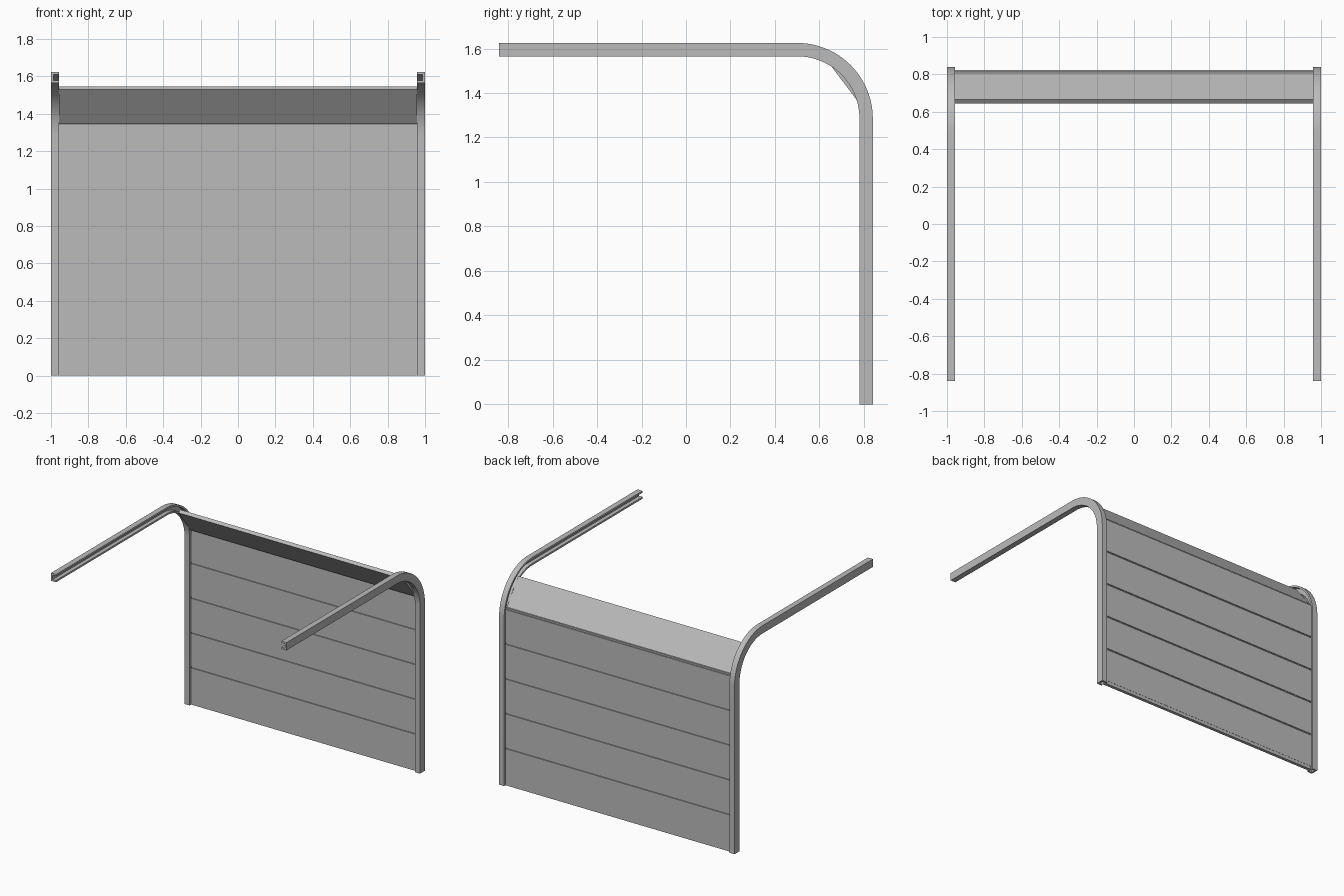
import bpy, bmesh
from math import sin, cos, pi, radians, atan2
from mathutils import Matrix, Vector

cube = bpy.data.objects.get("Cube")
if cube:
    bpy.data.objects.remove(cube, do_unlink=True)

# One grey metal for everything
metal = bpy.data.materials.new("grey metal")
metal.use_nodes = True
metal.diffuse_color = (0.5, 0.5, 0.5, 1)
metal.node_tree.nodes["Principled BSDF"].inputs["Base Color"].default_value = (0.5, 0.5, 0.5, 1)


def finish(name, bm):
    bmesh.ops.recalc_face_normals(bm, faces=bm.faces)
    mesh = bpy.data.meshes.new(name)
    bm.to_mesh(mesh)
    bm.free()
    mesh.materials.append(metal)
    obj = bpy.data.objects.new(name, mesh)
    bpy.context.collection.objects.link(obj)
    return obj


def box(name, size, centre, tilt=0.0):
    bm = bmesh.new()
    bmesh.ops.create_cube(bm, size=1, matrix=Matrix.Diagonal((*size, 1)))
    obj = finish(name, bm)
    obj.location = centre
    obj.rotation_euler.x = tilt
    return obj


# Track path: upright, quarter bend, then a level run; each entry is (y, z, outward normal)
BACK, TOP, RADIUS, DEPTH = 0.84, 1.625, 0.34, 0.06
cy, cz = BACK - RADIUS, TOP - RADIUS
path = [(BACK, 0, 0.0)]
STEPS = 24
for i in range(STEPS + 1):
    a = i / STEPS * pi / 2
    path.append((cy + RADIUS * cos(a), cz + RADIUS * sin(a), a))
path.append((-BACK, TOP, pi / 2))

# C-shaped section, open toward the door: (x, depth below the outer face)
INNER, OUTER, WEB, FLANGE = 0.957, 1.0, 0.986, 0.014
section = [(OUTER, 0), (INNER, 0), (INNER, FLANGE), (WEB, FLANGE),
           (WEB, DEPTH - FLANGE), (INNER, DEPTH - FLANGE), (INNER, DEPTH), (OUTER, DEPTH)]

bm = bmesh.new()
rings = [[bm.verts.new((x, y - d * cos(a), z - d * sin(a))) for x, d in section]
         for y, z, a in path]
n = len(section)
for r0, r1 in zip(rings, rings[1:]):
    for i in range(n):
        j = (i + 1) % n
        bm.faces.new((r0[i], r0[j], r1[j], r1[i]))
bm.faces.new(rings[0])
bm.faces.new(rings[-1])
tracks = finish("guide_tracks", bm)
tracks.modifiers.new("Mirror", "MIRROR").use_axis = (True, False, False)
bpy.context.view_layer.objects.active = tracks
tracks.select_set(True)
bpy.ops.object.shade_smooth_by_angle(angle=radians(30))

# Upright door panels with recessed joints between them
WIDTH, THICK, DOOR_Y = 1.914, 0.027, 0.811
BASE, PITCH, GAP, COUNT = 0.025, 0.267, 0.01, 5
for k in range(COUNT):
    low = BASE + k * PITCH
    box(f"door_panel_{k + 1}", (WIDTH, THICK, PITCH - GAP),
        (0, DOOR_Y, low + (PITCH - GAP) / 2))
    box(f"panel_joint_{k + 1}", (WIDTH, 0.012, GAP * 1.4),
        (0, DOOR_Y, low + PITCH - GAP / 2))

# Bottom seal
box("bottom_seal", (WIDTH, THICK - 0.003, BASE), (0, DOOR_Y, BASE / 2))

# Top panel tipped forward into the bend
low, high = Vector((0.796, 1.354)), Vector((0.656, 1.539))
run = high - low
mid = (low + high) / 2
box("top_panel", (WIDTH, THICK, run.length), (0, mid.x, mid.y), atan2(-run.x, run.y))
